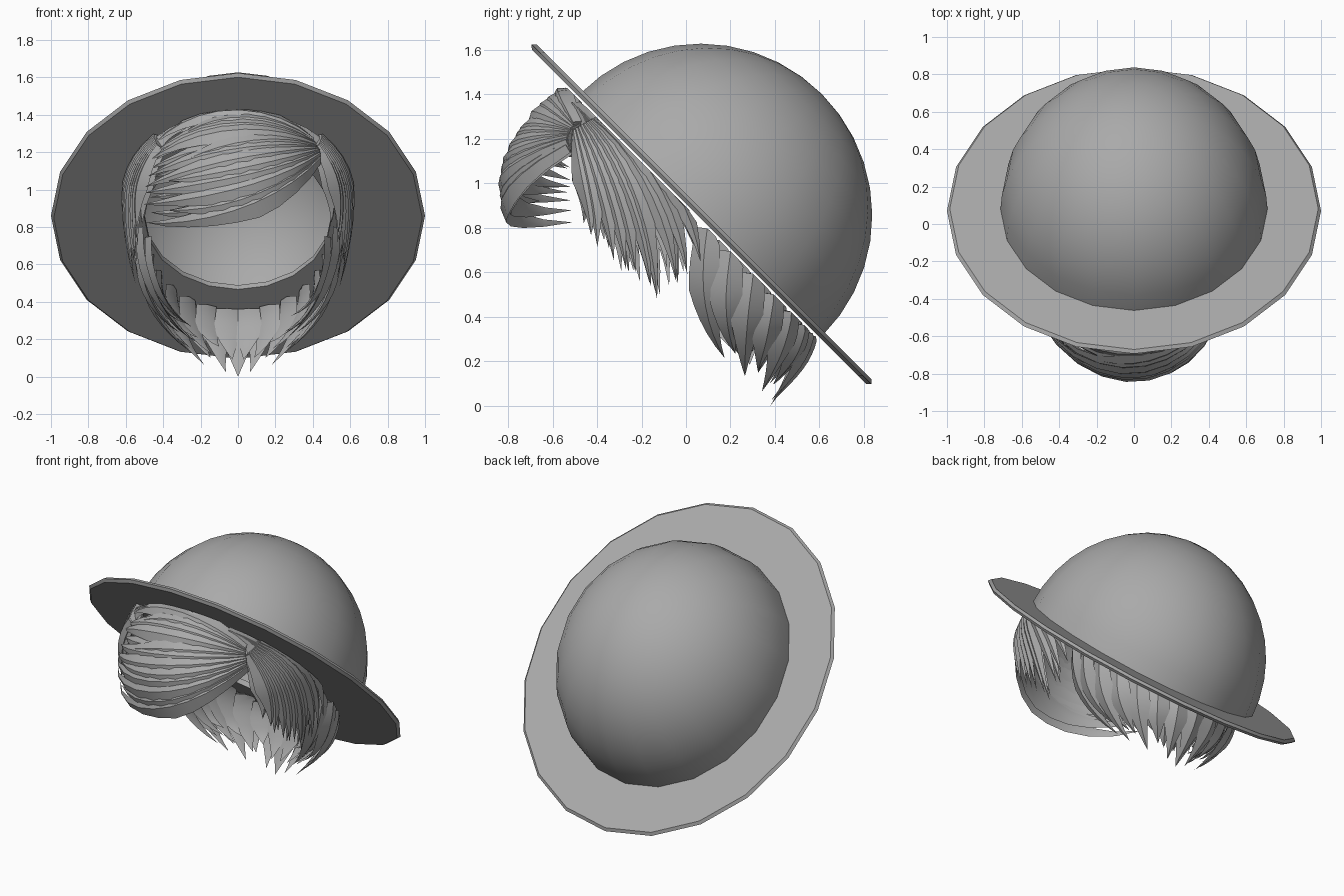
import bpy, bmesh, math, random
from mathutils import Vector, Matrix

if "Cube" in bpy.data.objects:
    bpy.data.objects.remove(bpy.data.objects["Cube"])

random.seed(4)
grey = bpy.data.materials.new("plain grey")
grey.diffuse_color = (0.4, 0.4, 0.4, 1)
grey.use_nodes = True
grey.node_tree.nodes["Principled BSDF"].inputs["Base Color"].default_value = grey.diffuse_color
TILT = Matrix.Translation((0, 0.07, 0.86)) @ Matrix.Rotation(math.radians(-45), 4, 'X')


def finish(name, bm, angle=40):
    bmesh.ops.recalc_face_normals(bm, faces=bm.faces)
    me = bpy.data.meshes.new(name)
    bm.to_mesh(me)
    bm.free()
    me.materials.append(grey)
    ob = bpy.data.objects.new(name, me)
    bpy.context.collection.objects.link(ob)
    bpy.ops.object.select_all(action='DESELECT')
    ob.select_set(True)
    bpy.context.view_layer.objects.active = ob
    bpy.ops.object.shade_smooth_by_angle(angle=math.radians(angle))
    return ob


# Crown: tilted half ellipsoid
bm = bmesh.new()
bmesh.ops.create_uvsphere(bm, u_segments=20, v_segments=20, radius=1)
bmesh.ops.delete(bm, geom=[v for v in bm.verts if v.co.z < -0.01], context='VERTS')
bmesh.ops.transform(bm, matrix=TILT @ Matrix.Diagonal((0.715, 0.77, 0.765, 1)), verts=bm.verts)
finish("hat_crown", bm)

# Brim: thin twenty-sided ring with a head opening
bm = bmesh.new()
rings = []
for r, z in ((0.985, 0.016), (1, 0), (0.985, -0.016), (0.5, -0.016), (0.5, 0.016)):
    rings.append([bm.verts.new((r * math.cos(a), 1.08 * r * math.sin(a), z))
                  for a in (math.tau * i / 20 for i in range(20))])
for k in range(5):
    a, b = rings[k], rings[(k + 1) % 5]
    for i in range(20):
        j = (i + 1) % 20
        bm.faces.new((a[i], a[j], b[j], b[i]))
bmesh.ops.transform(bm, matrix=TILT, verts=bm.verts)
finish("hat_brim", bm)


def on_head(p, lift=1.0):
    """Push a point onto the head ellipsoid."""
    c = Vector((0, -0.1, 0.95))
    d = p - c
    rz = 0.6 if d.z > 0 else 1.0
    return c + d * (lift / Vector((d.x / 0.6, d.y / 0.72, d.z / rz)).length)


def under_brim(p):
    """Keep a point below the tilted brim."""
    over = p.y + p.z - 0.895
    return p - Vector((0, over / 2, over / 2)) if over > 0 else p


def strand(bm, a, b, c, width, centre, lift=None, thick=0.035, root=0.35, n=9):
    """Pointed lock of hair along a curve from a past b to c."""
    pts = []
    for i in range(n + 1):
        t = i / n
        p = a * (1 - t) ** 2 + b * 2 * t * (1 - t) + c * t * t
        pts.append(under_brim(on_head(p, lift) if lift else p))
    rows = []
    for i, p in enumerate(pts[:-1]):
        t = i / n
        along = (pts[i + 1] - pts[max(i - 1, 0)]).normalized()
        out = p - centre
        out = (out - along * out.dot(along)).normalized()
        side = along.cross(out)
        grow = root + (1 - root) * min(1, t / 0.4)
        w = width * grow * min(1, 1.75 * (1 - t)) / 2
        h = thick * min(1, 2 * (1 - t))
        rows.append([bm.verts.new(under_brim(q)) for q in
                     (p - side * w - out * h * 0.4, p + out * h * 0.4,
                      p + side * w - out * h * 0.4, p - out * h * 0.8)])
    for r, s in zip(rows, rows[1:]):
        for k in range(4):
            m = (k + 1) % 4
            bm.faces.new((r[k], r[m], s[m], s[k]))
    tip = bm.verts.new(pts[-1])
    for k in range(4):
        bm.faces.new((rows[-1][k], rows[-1][(k + 1) % 4], tip))
    bm.faces.new(rows[0])


def jit(s):
    return Vector([random.uniform(-s, s) for _ in range(3)])


HEAD = Vector((0, -0.1, 0.9))
HUB = Vector((0.42, -0.52, 1.24))

# Fringe: locks sweeping from the parting across the forehead
bm = bmesh.new()
for layer in range(2):
    for i in range(12):
        t = (i + 0.5 * layer) / 11.5
        mid = Vector((-0.05, -0.55, 1.52)).lerp(Vector((0.1, -1.0, 0.83)), t)
        end = Vector((-0.48, -0.5, 1.32)).lerp(Vector((-0.5, -0.55, 0.83)), t)
        if i % 3 == 1:
            end += Vector((0.14, -0.1, 0.02))
        strand(bm, HUB + Vector((0, 0, 0.05 - 0.13 * t)), mid, end + jit(0.03),
               0.17, HEAD, 0.97 + 0.035 * layer + random.uniform(0, 0.02))
finish("fringe", bm, 30)

# Side locks: falling from the temple, mirrored left and right
for s, name in ((1, "right_side_hair"), (-1, "left_side_hair")):
    bm = bmesh.new()
    for layer in range(2):
        for i in range(10):
            t = (i + 0.5 * layer) / 9.5
            y = -0.47 + 0.52 * t
            z = 0.8 - 0.32 * t / 0.68 if t < 0.68 else 0.48 + 0.17 * (t - 0.68) / 0.32
            start = Vector((s * 0.42, -0.5 + 0.12 * t, 1.23 + 0.05 * t))
            mid = Vector((s * 0.62, -0.5 + 0.5 * t, 1.0 + 0.05 * t))
            end = Vector((s * 0.55, y, z + 0.13 * (i % 2) * (1 - layer)))
            strand(bm, start, mid, end + jit(0.02), 0.14, HEAD,
                   0.98 + 0.04 * layer, root=0.4)
    # sweep that covers the upper side next to the brim
    for i in range(5):
        t = i / 4
        strand(bm, Vector((s * (0.40 - 0.12 * t), -0.5, 1.35)),
               Vector((s * 0.6, -0.42 + 0.1 * t, 1.2)),
               Vector((s * 0.6, -0.36 + 0.3 * t, 0.85)) + jit(0.03), 0.16, HEAD, 1.0)
    finish(name, bm, 30)

# Nape: curtain of locks under the rear of the brim, drawn to a point
bm = bmesh.new()
for layer in range(2):
    count = 15 - layer
    for i in range(count):
        f = math.radians(-98 + 196 * (i + 0.5 * layer) / 14)
        sn, cs = math.sin(f), math.cos(f)
        k = 1 - 0.1 * layer
        y = 0.16 + 0.42 * cs * k
        top = Vector((0.54 * sn * k, y, 0.9 - y))
        mid = Vector((0.56 * sn * k, 0.1 + 0.47 * cs * k, 0.42 - 0.22 * cs))
        low = Vector((0.27 * sn * k, 0.2 + 0.19 * cs, 0.19 - 0.17 * cs + 0.07 * layer))
        if i not in (7,) and i % 2:
            low += Vector((0.04 * sn, 0.03 * cs, 0.06))
        strand(bm, top, mid, low, 0.15, Vector((0, 0.2, 0.4)), thick=0.03, root=0.8)
# central tip
strand(bm, Vector((0, 0.56, 0.33)), Vector((0, 0.52, 0.2)), Vector((0, 0.38, 0)),
       0.2, Vector((0, 0.2, 0.4)), root=0.8)
finish("nape_hair", bm, 30)
